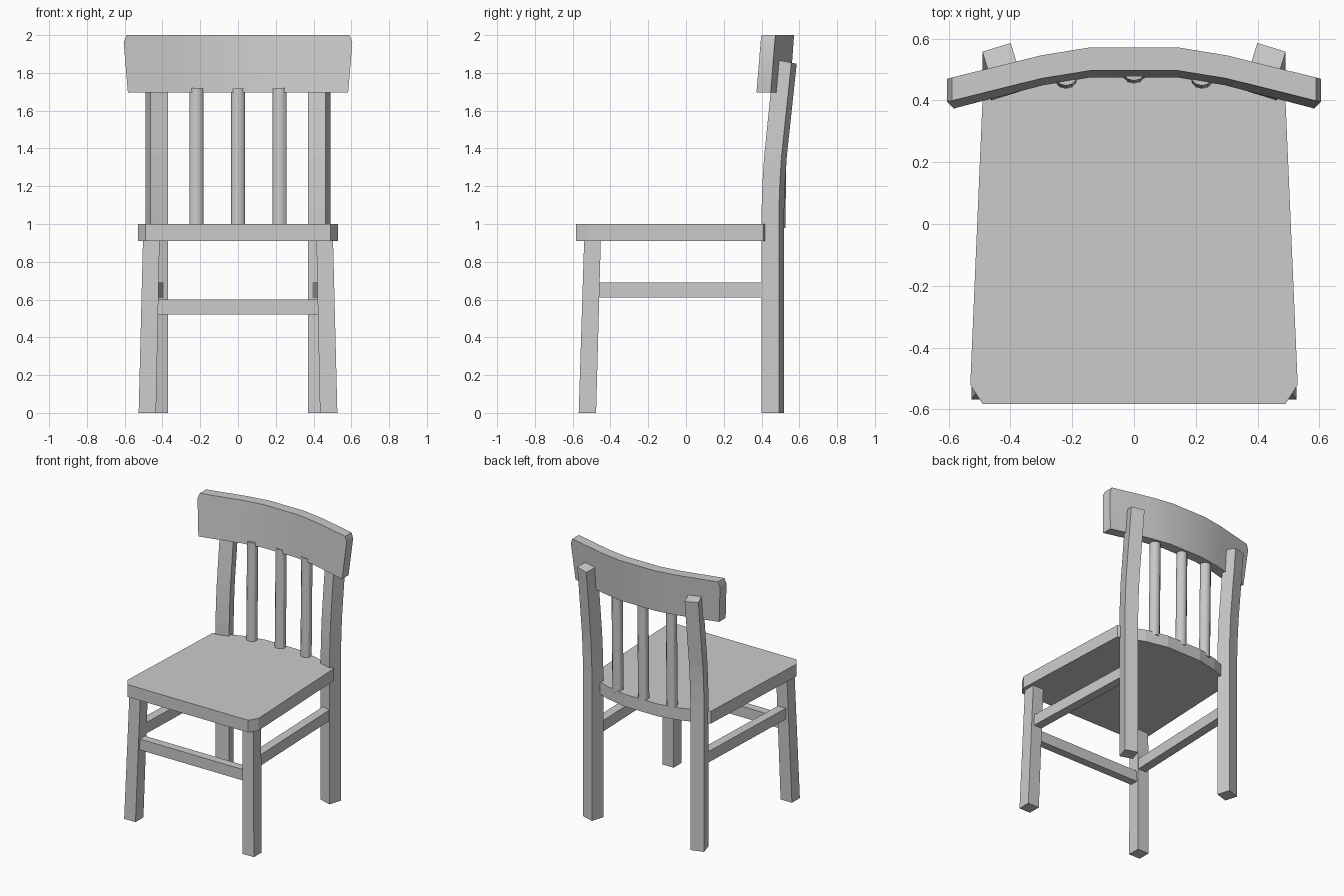
import bpy
import math
from mathutils import Vector

if "Cube" in bpy.data.objects:
    bpy.data.objects.remove(bpy.data.objects["Cube"])


def loft(name, rings, smooth=False):
    """Join equal-length rings of points into a capped solid."""
    n = len(rings[0])
    verts = [tuple(p) for r in rings for p in r]
    faces = [(i * n + j, i * n + (j + 1) % n, (i + 1) * n + (j + 1) % n, (i + 1) * n + j)
             for i in range(len(rings) - 1) for j in range(n)]
    faces += [tuple(reversed(range(n))), tuple(range((len(rings) - 1) * n, len(rings) * n))]
    mesh = bpy.data.meshes.new(name)
    mesh.from_pydata(verts, [], faces)
    ob = bpy.data.objects.new(name, mesh)
    bpy.context.collection.objects.link(ob)
    bpy.ops.object.select_all(action='DESELECT')
    ob.select_set(True)
    bpy.context.view_layer.objects.active = ob
    bpy.ops.object.mode_set(mode='EDIT')
    bpy.ops.mesh.select_all(action='SELECT')
    bpy.ops.mesh.normals_make_consistent(inside=False)
    bpy.ops.object.mode_set(mode='OBJECT')
    if smooth:
        bpy.ops.object.shade_smooth_by_angle(angle=math.radians(30))
    return ob


def mirror_x(ob):
    ob.modifiers.new("mirror", 'MIRROR').use_axis[0] = True


def square(x, y, z, half, yaw=0.0, slope=0.0):
    """Four corners of a turned square; slope tips it down towards the back."""
    pts = []
    for k in range(4):
        a = yaw + math.radians(45 + 90 * k)
        dx, dy = half * math.sqrt(2) * math.cos(a), half * math.sqrt(2) * math.sin(a)
        pts.append((x + dx, y + dy, z - slope * dy))
    return pts


def bar(name, a, b, width, height):
    """Horizontal rectangular bar from a to b."""
    a, b = Vector(a), Vector(b)
    side = (b - a).cross(Vector((0, 0, 1))).normalized() * width / 2
    up = Vector((0, 0, height / 2))
    return loft(name, [[p - side - up, p + side - up, p + side + up, p - side + up] for p in (a, b)])


# Seat: tapered slab with clipped front corners and a bowed back edge
half = [(0.49, -0.583), (0.53, -0.52), (0.49, 0.41), (0.30, 0.485), (0.14, 0.52)]
outline = half + [(-x, y) for x, y in reversed(half)]
loft("seat", [[(x, y, z) for x, y in outline] for z in (0.91, 1.0)])

# Back legs: turned square posts that sweep backwards at the top
path = [(0.46, 0), (0.46, 1.08), (0.465, 1.22), (0.474, 1.36), (0.526, 1.86)]
yaw = math.radians(-17)
mirror_x(loft("back_leg", [square(0.431, y, z, 0.048, yaw, 0.2 if z > 1.8 else 0) for y, z in path]))

# Front legs: slightly splayed
mirror_x(loft("front_leg", [square(0.48, -0.522, 0, 0.046), square(0.459, -0.495, 0.92, 0.044)]))

# Stretchers
mirror_x(bar("side_stretcher", (0.457, -0.47, 0.65), (0.425, 0.44, 0.65), 0.065, 0.08))
bar("front_stretcher", (-0.45, -0.505, 0.56), (0.45, -0.505, 0.56), 0.06, 0.08)

# Crest rail: curved board leaning back. Stations: top x, bottom x, front y, top z
stations = [(0.605, 0.583, 0.395, 1.962), (0.59, 0.572, 0.399, 2.0),
            (0.30, 0.295, 0.471, 2.0), (0.14, 0.138, 0.497, 2.0)]
stations += [(-a, -b, y, z) for a, b, y, z in reversed(stations)]
loft("crest_rail", [[(b, y - 0.022, 1.695), (a, y, z), (a, y + 0.075, z), (b, y + 0.053, 1.695)]
                    for a, b, y, z in stations], smooth=True)

# Spindles between seat and crest rail
for name, x, y in (("left_spindle", -0.22, 0.474), ("middle_spindle", 0, 0.49), ("right_spindle", 0.22, 0.474)):
    ring = [(x + 0.038 * math.cos(t * math.pi / 6), y + 0.036 * math.sin(t * math.pi / 6)) for t in range(12)]
    loft(name, [[(px, py + dy, z) for px, py in ring] for z, dy in ((0.98, 0), (1.72, 0.01))], smooth=True)
